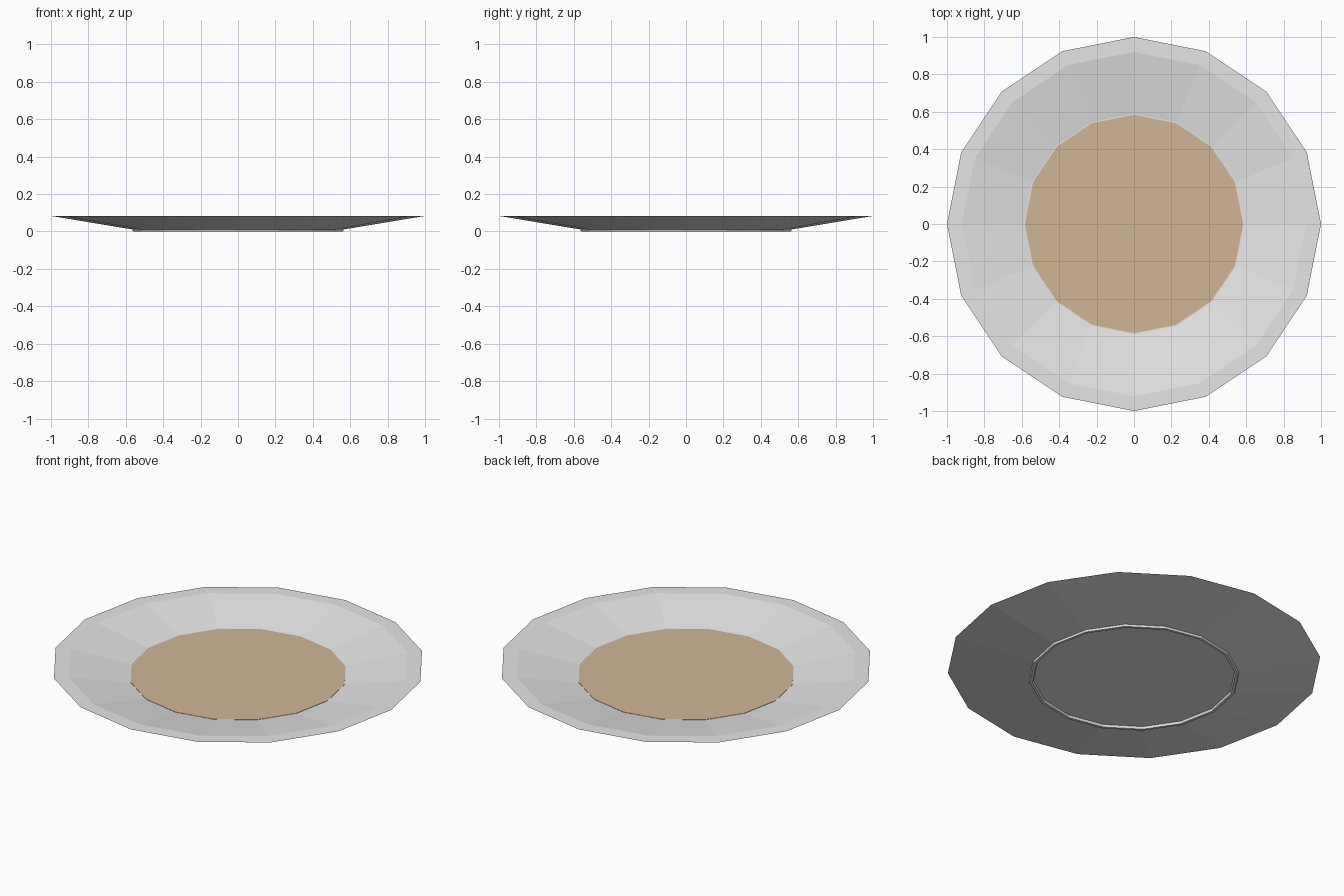
import bpy
import bmesh
from math import cos, sin, tau

SIDES = 16

cube = bpy.data.objects.get("Cube")
if cube:
    bpy.data.objects.remove(cube)


def material(name, colour):
    mat = bpy.data.materials.new(name)
    mat.use_nodes = True
    mat.diffuse_color = colour
    mat.node_tree.nodes["Principled BSDF"].inputs["Base Color"].default_value = colour
    return mat


def lathe(name, profile, mat):
    """Spin (radius, height) points around z and cap both ends."""
    bm = bmesh.new()
    rings = [[bm.verts.new((r * cos(tau * i / SIDES), r * sin(tau * i / SIDES), z))
              for i in range(SIDES)] for r, z in profile]
    for low, high in zip(rings, rings[1:]):
        for i in range(SIDES):
            j = (i + 1) % SIDES
            bm.faces.new((low[i], low[j], high[j], high[i]))
    bm.faces.new(rings[0][::-1])
    bm.faces.new(rings[-1])
    mesh = bpy.data.meshes.new(name)
    bm.to_mesh(mesh)
    bm.free()
    mesh.materials.append(mat)
    obj = bpy.data.objects.new(name, mesh)
    bpy.context.collection.objects.link(obj)
    return obj


white = material("glazed white", (0.79, 0.79, 0.79, 1))
tan = material("warm tan", (0.63, 0.47, 0.30, 1))

# Dish: recessed base, foot ring, flared underside, flat rim, sloping well
lathe("plate", [(0.54, 0.013), (0.545, 0.0), (0.56, 0.0), (0.565, 0.011),
                (1.0, 0.083), (0.92, 0.083), (0.59, 0.025)], white)

# Coloured centre of the well
lathe("plate_centre", [(0.584, 0.024), (0.584, 0.027)], tan)
